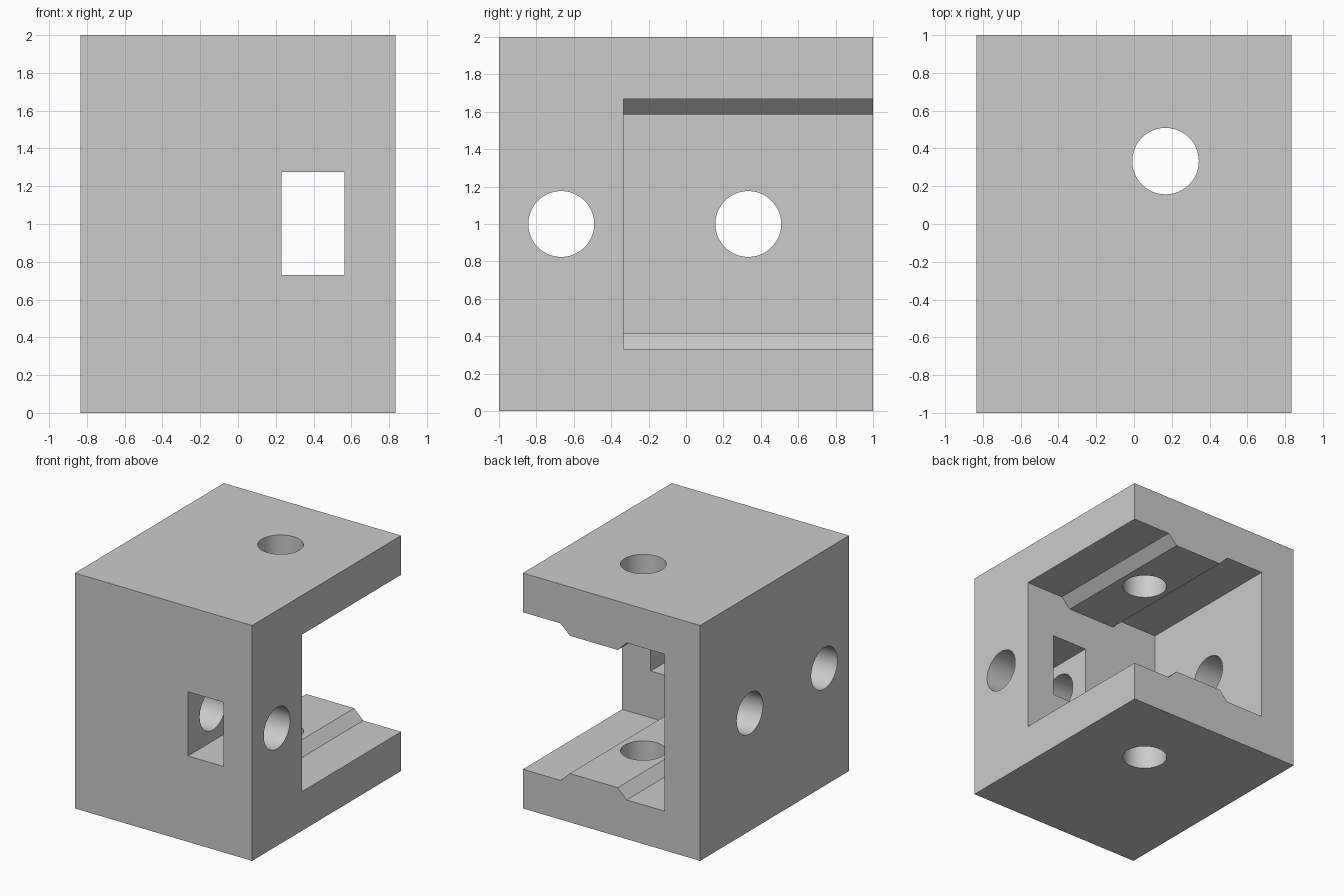
import bpy
import math

default = bpy.data.objects.get("Cube")
if default:
    bpy.data.objects.remove(default, do_unlink=True)

grey = bpy.data.materials.new("plain grey")
grey.use_nodes = True
colour = (0.6, 0.6, 0.6, 1)
grey.diffuse_color = colour
grey.node_tree.nodes["Principled BSDF"].inputs["Base Color"].default_value = colour


def box(name, low, high):
    size = [b - a for a, b in zip(low, high)]
    centre = [(a + b) / 2 for a, b in zip(low, high)]
    bpy.ops.mesh.primitive_cube_add(size=1, location=centre)
    ob = bpy.context.object
    ob.name = name
    ob.scale = size
    bpy.ops.object.transform_apply(location=True, rotation=True, scale=True)
    ob.data.materials.append(grey)
    return ob


def bore(name, centre, length, rotation=(0, 0, 0)):
    bpy.ops.mesh.primitive_cylinder_add(vertices=64, radius=0.176, depth=length,
                                        location=centre, rotation=rotation)
    ob = bpy.context.object
    ob.name = name
    ob.data.materials.append(grey)
    return ob


def channel(name, profile, y0, y1):
    # Extrude an x-z outline along y
    n = len(profile)
    verts = [(x, y, z) for y in (y0, y1) for x, z in profile]
    faces = [list(range(n)), list(range(2 * n - 1, n - 1, -1))]
    faces += [[i, i + n, (i + 1) % n + n, (i + 1) % n] for i in range(n)]
    mesh = bpy.data.meshes.new(name)
    mesh.from_pydata(verts, [], faces)
    mesh.materials.append(grey)
    ob = bpy.data.objects.new(name, mesh)
    bpy.context.collection.objects.link(ob)
    bpy.context.view_layer.objects.active = ob
    bpy.ops.object.mode_set(mode='EDIT')
    bpy.ops.mesh.select_all(action='SELECT')
    bpy.ops.mesh.normals_make_consistent(inside=False)
    bpy.ops.object.mode_set(mode='OBJECT')
    return ob


# Solid corner block
block = box("corner_block", (-0.833, -1, 0), (0.833, 1, 2))

# Open cavity with a bevelled rail left on the floor and the ceiling
mid = 0.167
lower = [(-0.5, 0.333), (mid - 0.31, 0.333), (mid - 0.225, 0.415),
         (mid + 0.225, 0.415), (mid + 0.31, 0.333), (1.2, 0.333)]
upper = [(x, 2 - z) for x, z in reversed(lower)]
cutters = [channel("cavity_cutter", lower + upper, -0.333, 1.3)]

# Nut slot through the front wall
cutters.append(box("slot_cutter", (0.23, -1.3, 0.73), (0.565, 0, 1.275)))

# Round holes: along the front wall, through the side wall, top to bottom
sideways = (0, math.pi / 2, 0)
cutters.append(bore("front_wall_hole_cutter", (0, -0.667, 1), 3, sideways))
cutters.append(bore("side_wall_hole_cutter", (0, 0.333, 1), 3, sideways))
cutters.append(bore("upright_hole_cutter", (mid, 0.333, 1), 3))

for cutter in cutters:
    mod = block.modifiers.new(cutter.name, 'BOOLEAN')
    mod.operation = 'DIFFERENCE'
    mod.solver = 'EXACT'
    mod.object = cutter
bpy.ops.object.select_all(action='DESELECT')
block.select_set(True)
bpy.context.view_layer.objects.active = block
for cutter in cutters:
    bpy.ops.object.modifier_apply(modifier=cutter.name)
    bpy.data.objects.remove(cutter, do_unlink=True)

bpy.ops.object.shade_smooth_by_angle(angle=math.radians(20))
